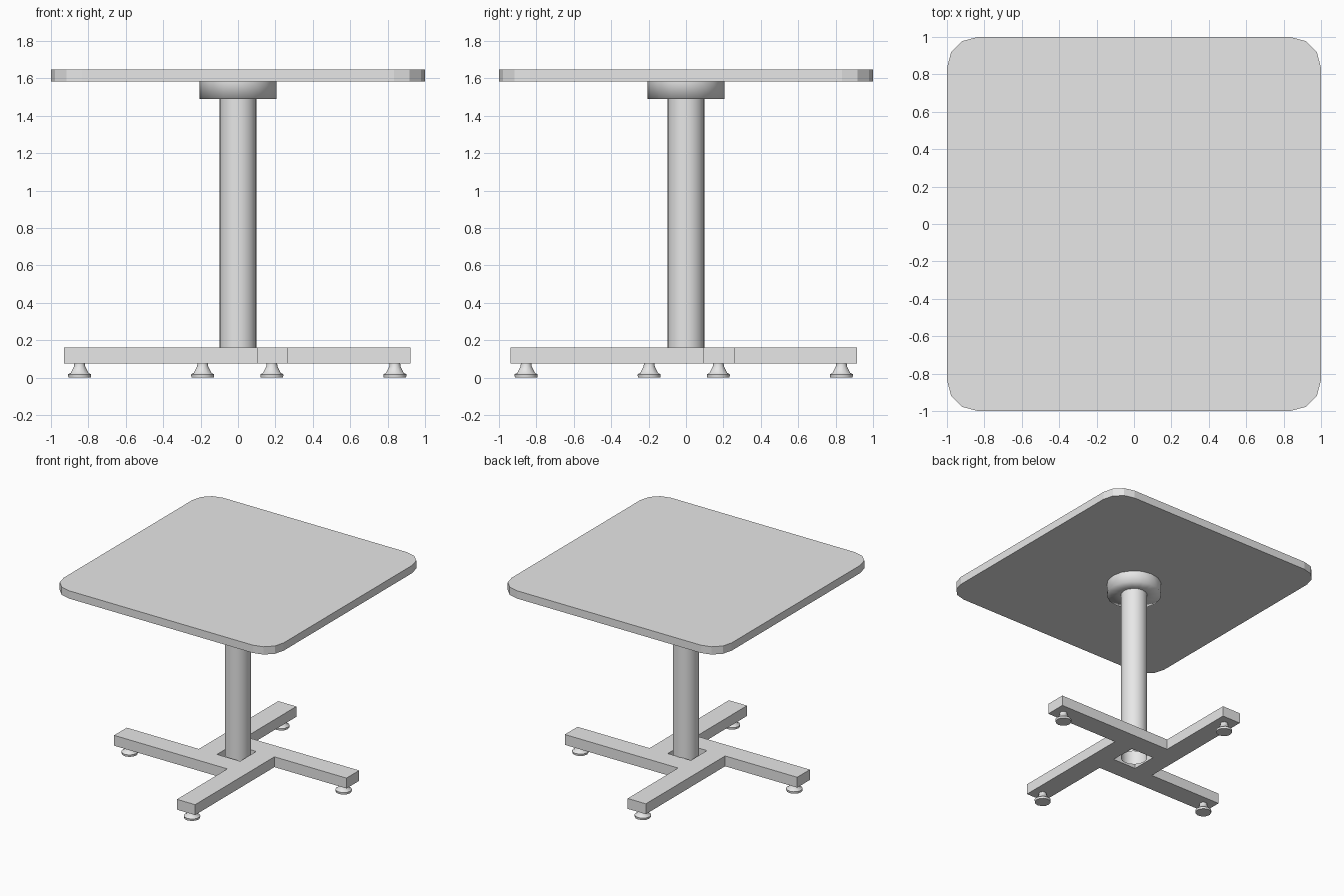
import bpy, bmesh
from math import pi, cos, sin
from mathutils import Matrix, Vector

if "Cube" in bpy.data.objects:
    bpy.data.objects.remove(bpy.data.objects["Cube"])

grey = bpy.data.materials.new("light_grey")
grey.use_nodes = True
grey.diffuse_color = (0.8, 0.8, 0.8, 1)
grey.node_tree.nodes["Principled BSDF"].inputs["Base Color"].default_value = (0.8, 0.8, 0.8, 1)


def finish(name, bm, smooth=False):
    bmesh.ops.recalc_face_normals(bm, faces=bm.faces)
    for f in bm.faces:
        f.smooth = smooth
    mesh = bpy.data.meshes.new(name)
    bm.to_mesh(mesh)
    bm.free()
    mesh.materials.append(grey)
    obj = bpy.data.objects.new(name, mesh)
    bpy.context.collection.objects.link(obj)
    return obj


def prism(name, loops, z0, z1):
    """Extrude an outline, with optional holes, from z0 to z1."""
    bm = bmesh.new()
    edges = []
    for loop in loops:
        vs = [bm.verts.new((x, y, z0)) for x, y in loop]
        edges += [bm.edges.new((vs[i - 1], vs[i])) for i in range(len(vs))]
    bmesh.ops.triangle_fill(bm, edges=edges, use_beauty=True, normal=(0, 0, 1))
    ext = bmesh.ops.extrude_face_region(bm, geom=bm.faces[:], use_keep_orig=True)
    top = [g for g in ext["geom"] if isinstance(g, bmesh.types.BMVert)]
    bmesh.ops.translate(bm, verts=top, vec=(0, 0, z1 - z0))
    return finish(name, bm)


def lathe(name, profile, sides, centre=(0, 0)):
    """Revolve a radius/height profile about a vertical axis."""
    bm = bmesh.new()
    vs = [bm.verts.new((r, 0, z)) for r, z in profile]
    edges = [bm.edges.new(pair) for pair in zip(vs, vs[1:])]
    bmesh.ops.spin(bm, geom=vs + edges, cent=(0, 0, 0), axis=(0, 0, 1),
                   angle=2 * pi, steps=sides, use_merge=True)
    bmesh.ops.remove_doubles(bm, verts=bm.verts, dist=1e-5)
    obj = finish(name, bm, smooth=True)
    obj.location = (centre[0], centre[1], 0)
    return obj


def quarter_turns(points, centre):
    """Repeat points four times around the centre."""
    return [[Vector(centre) + Matrix.Rotation(k * pi / 2, 2) @ Vector(p) for p in points]
            for k in range(4)]


# Square top with rounded corners
radius, inset = 0.165, 0.835
corner = [(inset + radius * cos(a * pi / 6), inset + radius * sin(a * pi / 6)) for a in range(4)]
prism("table_top", [sum(quarter_turns(corner, (0, 0)), [])], 1.583, 1.647)

# Mounting collar and open-ended column
lathe("collar", [(0.206, 1.583), (0.206, 1.49), (0.1, 1.49)], 16)
lathe("column", [(0.1, 0.075), (0.1, 1.583)], 16)

# Pinwheel base of four offset arms around a square opening
mid = (-0.004, -0.012)
arm = [(0.105, -0.925), (0.27, -0.925), (0.27, 0.105)]
outline = sum(quarter_turns(arm, mid), [])
opening = sum(quarter_turns([(0.105, 0.105)], mid), [])
prism("base_cross", [outline, opening], 0.075, 0.16)

# Levelling feet under the arm ends
foot = [(0, 0), (0.06, 0), (0.062, 0.017), (0.047, 0.025), (0.03, 0.06), (0.028, 0.075)]
for name, spot in zip(("front", "left", "back", "right"), quarter_turns([(0.185, -0.843)], mid)):
    obj = lathe(name + "_foot", foot, 12, spot[0])
    bpy.ops.object.select_all(action="DESELECT")
    obj.select_set(True)
    bpy.context.view_layer.objects.active = obj
    bpy.ops.object.shade_smooth_by_angle(angle=pi / 5)
